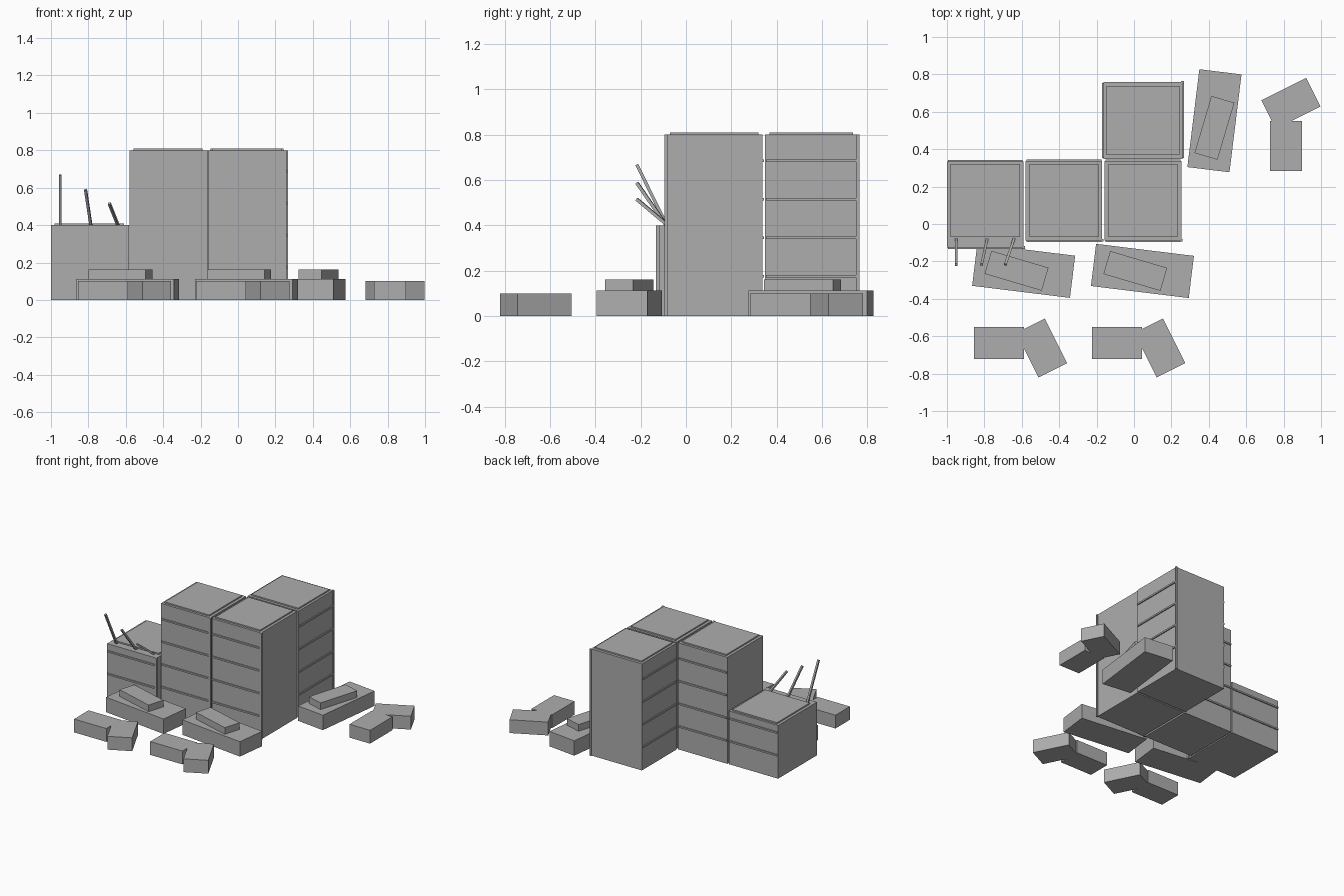
import bpy, math
from mathutils import Vector, Matrix

if "Cube" in bpy.data.objects:
    bpy.data.objects.remove(bpy.data.objects["Cube"])

mat = bpy.data.materials.new("concrete_grey")
mat.diffuse_color = (0.42, 0.42, 0.42, 1)
mat.use_nodes = True
mat.node_tree.nodes["Principled BSDF"].inputs["Base Color"].default_value = mat.diffuse_color


def box(name, center, size, frame=Matrix.Identity(4), angle=0):
    """Flat-shaded box, placed in a frame and turned about z (degrees)."""
    bpy.ops.mesh.primitive_cube_add(size=1)
    ob = bpy.context.object
    ob.name = name
    ob.data.transform(Matrix.Diagonal((*size, 1)))
    ob.matrix_world = (frame @ Matrix.Translation(center)
                       @ Matrix.Rotation(math.radians(angle), 4, 'Z'))
    ob.data.materials.append(mat)
    return ob


def placed(x, y, angle=0):
    return Matrix.Translation((x, y, 0)) @ Matrix.Rotation(math.radians(angle), 4, 'Z')


def block(name, frame, height, depth, ledges, roof_y=0):
    """Building block with roof slab, floor ledges on two sides and a corner pipe."""
    w = 0.41
    box(name + "_body", (0, 0, height / 2), (w, depth, height), frame)
    box(name + "_roof", (0, roof_y, height + 0.005), (0.37, 0.39, 0.01), frame)
    for z in ledges:
        for s in (-1, 1):
            box(name + "_ledge", (0, s * depth / 2, z), (w - 0.01, 0.016, 0.012), frame)
    box(name + "_pipe", (w / 2, -depth / 2, height / 2), (0.015, 0.015, height), frame)


# Building blocks
floors = (0.175, 0.345, 0.515, 0.685)
block("left_tower", placed(-0.375, 0.125), 0.80, 0.424, floors)
block("right_tower", placed(0.048, 0.125), 0.80, 0.424, floors)
block("back_tower", placed(0.048, 0.553, 90), 0.80, 0.424, floors)
block("low_block", placed(-0.795, 0.105), 0.40, 0.46, floors[:2], 0.02)

# Bent reinforcing rods sticking out of the broken block
rods = [((-0.95, -0.08, 0.39), (-0.95, -0.217, 0.668)),
        ((-0.785, -0.08, 0.39), (-0.815, -0.217, 0.588)),
        ((-0.642, -0.08, 0.40), (-0.688, -0.217, 0.515))]
for a, b in rods:
    a, b = Vector(a), Vector(b)
    rod = box("reinforcing_rod", (0, 0, 0), (0.014, 0.014, (b - a).length))
    rod.matrix_world = (Matrix.Translation((a + b) / 2)
                        @ (b - a).to_track_quat('Z', 'Y').to_matrix().to_4x4())

# Stacked rubble slabs
for x, y, turn in ((-0.59, -0.25, 0), (0.045, -0.251, 0), (0.43, 0.552, 90)):
    f = placed(x, y, turn)
    box("rubble_slab", (0, 0, 0.056), (0.527, 0.227, 0.112), f, -7)
    box("rubble_top_slab", (-0.038, 0, 0.136), (0.318, 0.128, 0.052), f, -16.5)

# Broken rubble chunks, each of two overlapping pieces
for x, y, turn in ((-0.722, -0.637, 0), (-0.09, -0.637, 0), (0.813, 0.417, 90)):
    f = placed(x, y, turn)
    box("rubble_chunk", (0, 0, 0.05), (0.267, 0.171, 0.10), f)
    box("rubble_chunk_end", (0.228, -0.026, 0.05), (0.267, 0.171, 0.10), f, -63.4)
